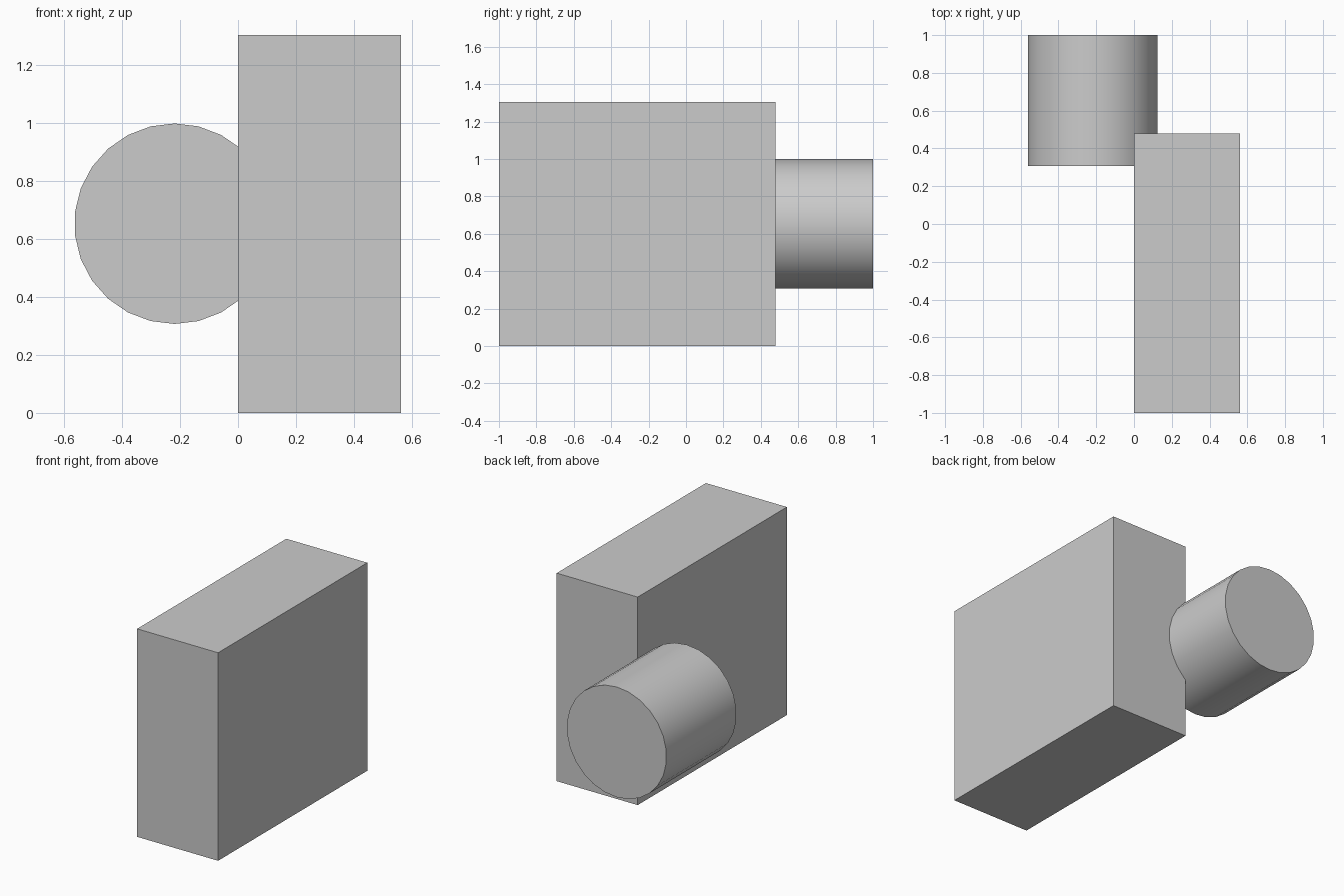
import bpy
import math

cube = bpy.data.objects.get("Cube")
if cube:
    bpy.data.objects.remove(cube, do_unlink=True)

# One plain grey for both parts
grey = bpy.data.materials.new("plain_grey")
grey.use_nodes = True
colour = (0.6, 0.6, 0.6, 1)
grey.diffuse_color = colour
grey.node_tree.nodes["Principled BSDF"].inputs["Base Color"].default_value = colour

# Tall rectangular block
low, high = (0, -1, 0), (0.562, 0.479, 1.305)
centre = [(a + b) / 2 for a, b in zip(low, high)]
bpy.ops.mesh.primitive_cube_add(size=1, location=centre)
block = bpy.context.object
block.name = "block"
block.scale = [b - a for a, b in zip(low, high)]
bpy.ops.object.transform_apply(location=False, rotation=False, scale=True)
block.data.materials.append(grey)

# Round drum lying along y, overlapping the block's back corner
radius = 0.346
front, back = 0.306, 1
bpy.ops.mesh.primitive_cylinder_add(
    vertices=26, radius=radius, depth=back - front,
    location=(-0.219, (front + back) / 2, 0.653),
    rotation=(math.pi / 2, 0, 0))
drum = bpy.context.object
drum.name = "drum"
bpy.ops.object.transform_apply(location=False, rotation=True, scale=False)
drum.data.materials.append(grey)
bpy.ops.object.shade_smooth_by_angle(angle=math.radians(30))
